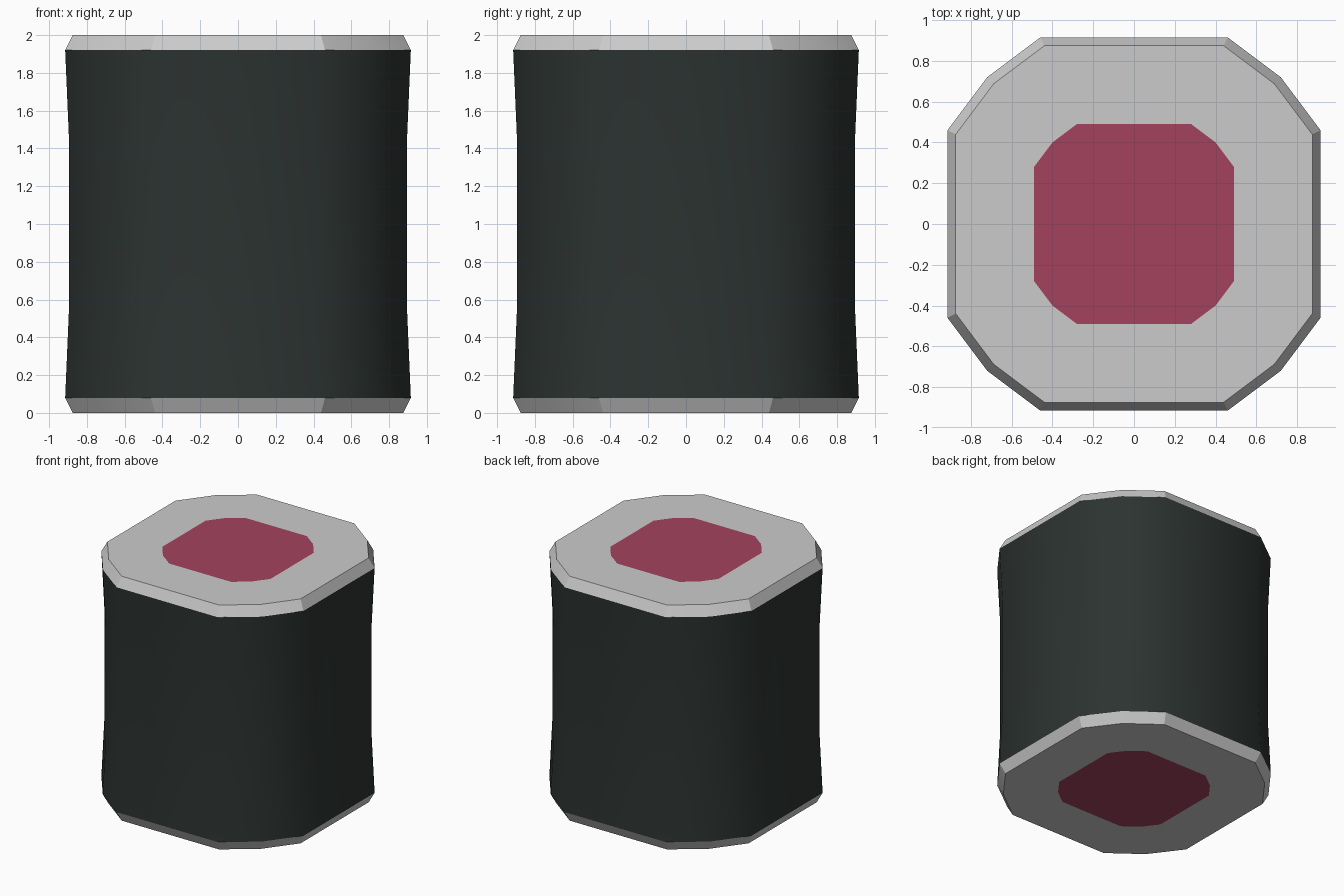
import bpy, bmesh, math

if "Cube" in bpy.data.objects:
    bpy.data.objects.remove(bpy.data.objects["Cube"])

# Rounded-square cross-sections: half width, corner start, chamfer midpoint
OUTER = (0.915, 0.46, 0.72)
INNER = (0.49, 0.28, 0.40)


def section(dims, scale=1.0):
    """Twelve points, three per quadrant, counter-clockwise."""
    half, start, mid = (d * scale for d in dims)
    pts = [(half, start), (mid, mid), (start, half)]
    loop = []
    for _ in range(4):
        loop += pts
        pts = [(-y, x) for x, y in pts]
    return loop


def material(name, color):
    mat = bpy.data.materials.new(name)
    mat.diffuse_color = color
    mat.use_nodes = True
    mat.node_tree.nodes["Principled BSDF"].inputs["Base Color"].default_value = mat.diffuse_color
    return mat


def part(name, lofts, caps=(), mat=None, angle=30):
    """Skin each list of rings (dims, scale, z); cap chosen rings."""
    bm = bmesh.new()

    def ring(dims, scale, z):
        return [bm.verts.new((x, y, z)) for x, y in section(dims, scale)]

    for rings in lofts:
        loops = [ring(*r) for r in rings]
        for a, b in zip(loops, loops[1:]):
            n = len(a)
            for i in range(n):
                j = (i + 1) % n
                bm.faces.new((a[i], a[j], b[j], b[i]))
    for cap in caps:
        loop = ring(*cap)
        bm.faces.new(loop if cap[2] > 1 else loop[::-1])
    mesh = bpy.data.meshes.new(name)
    bm.to_mesh(mesh)
    bm.free()
    obj = bpy.data.objects.new(name, mesh)
    bpy.context.collection.objects.link(obj)
    if mat:
        mesh.materials.append(mat)
    bpy.ops.object.select_all(action='DESELECT')
    obj.select_set(True)
    bpy.context.view_layer.objects.active = obj
    bpy.ops.object.shade_smooth_by_angle(angle=math.radians(angle))
    return obj


seaweed = material("seaweed", (0.025, 0.033, 0.030, 1))
fish = material("fish", (0.37, 0.055, 0.11, 1))

# Seaweed wrap, slightly pinched in the middle
part("seaweed_wrap",
     [[(OUTER, 1.0, 0.08), (OUTER, 0.978, 0.55),
       (OUTER, 0.978, 1.45), (OUTER, 1.0, 1.92)]],
     mat=seaweed, angle=60)

# Rice ends: bevelled rim and flat ring around the filling
part("rice",
     [[(INNER, 1, 0), (OUTER, 0.956, 0), (OUTER, 1, 0.08)],
      [(OUTER, 1, 1.92), (OUTER, 0.956, 2), (INNER, 1, 2)]])

# Filling visible at both ends
part("filling", [], caps=[(INNER, 1, 0), (INNER, 1, 2)], mat=fish)
